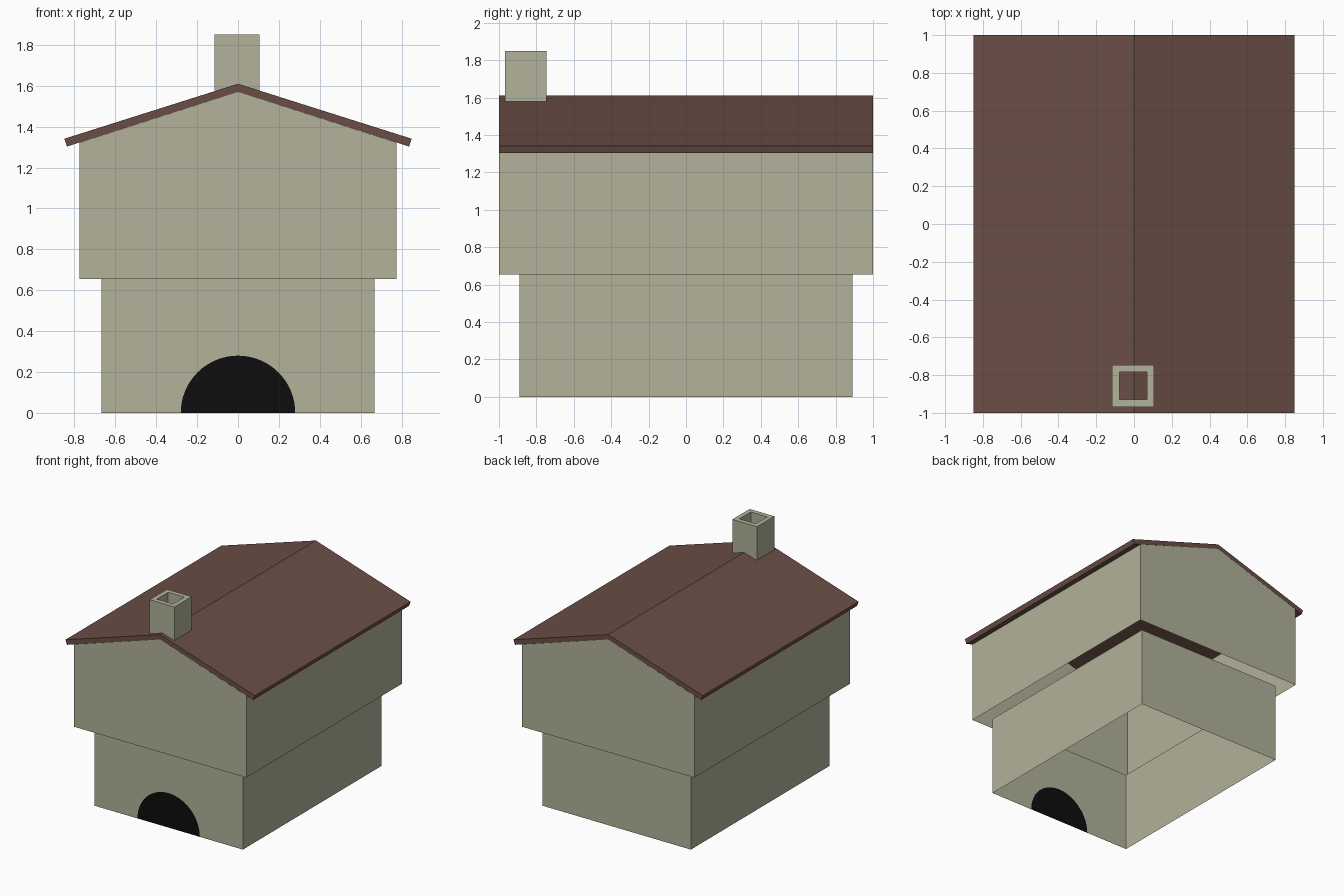
import bpy, bmesh, math

if "Cube" in bpy.data.objects:
    bpy.data.objects.remove(bpy.data.objects["Cube"])


def material(name, rgb):
    m = bpy.data.materials.new(name)
    m.diffuse_color = (*rgb, 1)
    m.use_nodes = True
    m.node_tree.nodes["Principled BSDF"].inputs["Base Color"].default_value = m.diffuse_color
    return m


STONE = material("pale stone", (0.445, 0.445, 0.323))
ROOF = material("brown roof", (0.145, 0.076, 0.061))
BLACK = material("black opening", (0.004, 0.004, 0.004))


def build(name, verts, faces, mat):
    me = bpy.data.meshes.new(name)
    me.from_pydata(verts, [], faces)
    me.materials.append(mat)
    ob = bpy.data.objects.new(name, me)
    bpy.context.collection.objects.link(ob)
    return ob


def prism(name, profile, y, mat, skip=()):
    """Extrude an (x, z) profile, counter-clockwise from the front, from -y to y.
    Sides listed in skip stay open."""
    n = len(profile)
    verts = [(x, s * y, z) for s in (-1, 1) for x, z in profile]
    faces = [list(range(n)), list(range(2 * n - 1, n - 1, -1))]
    for i in range(n):
        if i not in skip:
            j = (i + 1) % n
            faces.append([i, i + n, j + n, j])
    return build(name, verts, faces, mat)


# Lower storey: open top and bottom, arch cut out of the front wall
w, d, h, r, n = 0.667, 0.89, 0.655, 0.28, 32
arch = [(-r * math.cos(math.pi * i / n), -d, r * math.sin(math.pi * i / n))
        for i in range(n + 1)]
front = [(-w, -d, 0)] + arch + [(w, -d, 0), (w, -d, h), (-w, -d, h)]
k = len(front)
BL, BR, TR, TL = 0, k - 3, k - 2, k - 1
back = [(-w, d, 0), (w, d, 0), (w, d, h), (-w, d, h)]
build("lower_walls", front + back,
      [list(range(k)),
       [k + 1, k, k + 3, k + 2],
       [BR, k + 1, k + 2, TR],
       [k, BL, TL, k + 3]], STONE)

# Black arched doorway filling the cut
build("doorway", arch, [list(range(n, -1, -1))], BLACK)

# Upper storey: gabled walls, open below and under the roof
prism("upper_walls",
      [(-0.775, h), (0.775, h), (0.775, 1.322), (0, 1.57), (-0.775, 1.322)],
      1.0, STONE, skip=(0, 2, 3))

# Roof: bent slab with eaves
prism("roof",
      [(-0.837, 1.303), (0, 1.57), (0.837, 1.303),
       (0.85, 1.341), (0, 1.61), (-0.85, 1.341)], 1.0, ROOF)

# Chimney: hollow square tube near the front of the ridge
cx, cy, z0, z1 = -0.005, -0.857, 1.578, 1.85
corners = [(-1, -1), (1, -1), (1, 1), (-1, 1)]
verts = [(cx + a * s, cy + b * s, z) for s in (0.111, 0.073) for z in (z0, z1)
         for a, b in corners]
faces = []
for i in range(4):
    j = (i + 1) % 4
    faces += [[i, j, j + 4, i + 4],              # outside
              [i + 4, j + 4, j + 12, i + 12],    # rim
              [j + 8, i + 8, i + 12, j + 12],    # inside
              [j, i, i + 8, j + 8]]              # base
build("chimney", verts, faces, STONE)
